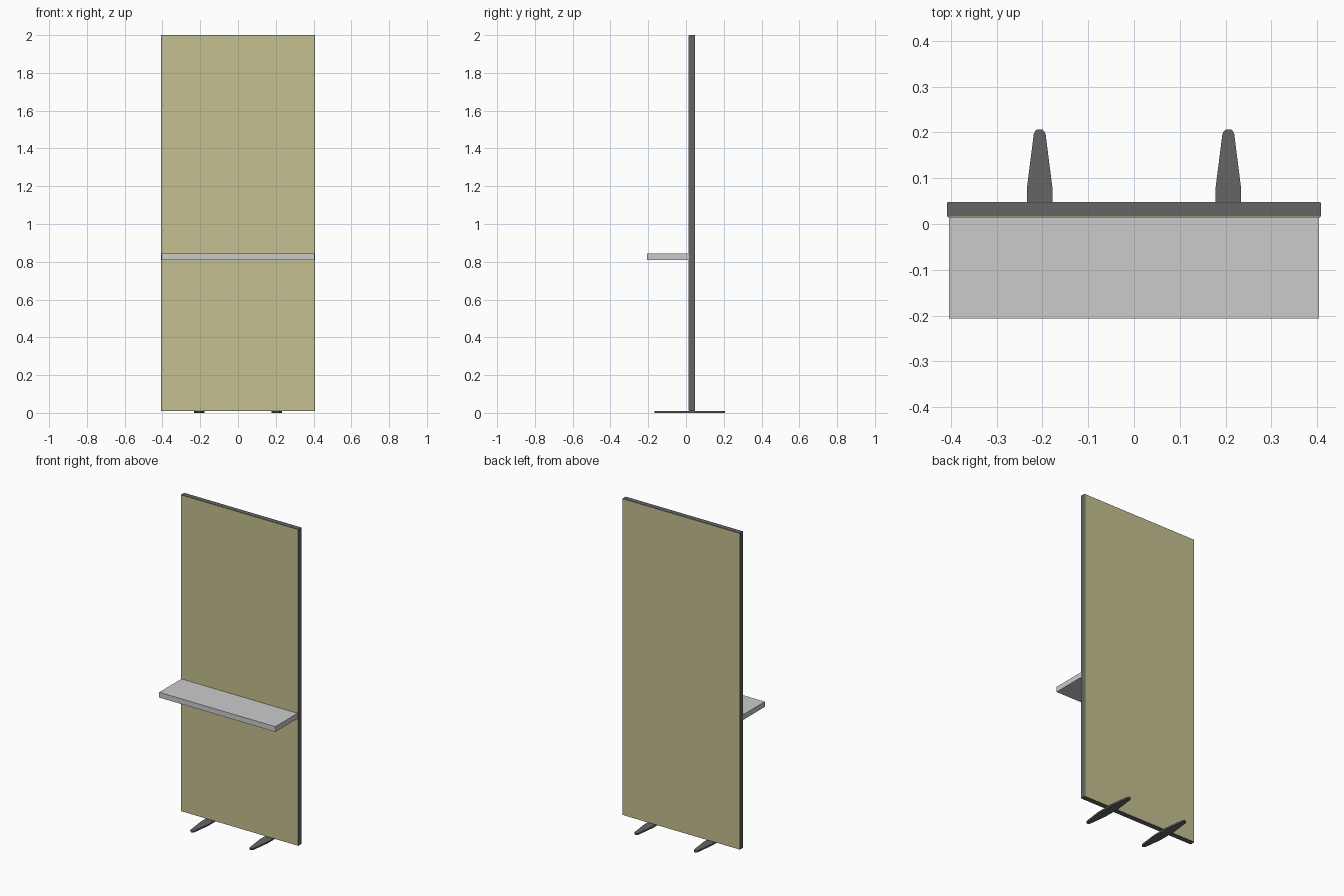
import bpy, bmesh, math

if "Cube" in bpy.data.objects:
    bpy.data.objects.remove(bpy.data.objects["Cube"])

def material(name, rgb):
    m = bpy.data.materials.new(name)
    m.diffuse_color = (*rgb, 1)
    m.use_nodes = True
    m.node_tree.nodes["Principled BSDF"].inputs["Base Color"].default_value = m.diffuse_color
    return m

olive = material("olive", (0.56, 0.53, 0.28))
dark = material("dark_grey", (0.13, 0.13, 0.13))

def finish(name, bm, mat=None):
    bmesh.ops.recalc_face_normals(bm, faces=bm.faces)
    me = bpy.data.meshes.new(name)
    bm.to_mesh(me)
    bm.free()
    ob = bpy.data.objects.new(name, me)
    bpy.context.collection.objects.link(ob)
    if mat:
        me.materials.append(mat)
    return ob

def box(name, lo, hi, mat=None):
    bm = bmesh.new()
    bmesh.ops.create_cube(bm, size=1)
    for v in bm.verts:
        v.co = [(a + b) / 2 + c * (b - a) for a, b, c in zip(lo, hi, v.co)]
    return finish(name, bm, mat)

def foot(name, x):
    # flat plate: straight middle, tapering to rounded tips at both ends
    yc, half = 0.0195, 0.1885
    side = [(0.028, 0.058), (0.013, half - 0.012)]
    tip = [(0.0115 * math.cos(math.radians(a)),
            half - 0.0105 + 0.0105 * math.sin(math.radians(a))) for a in (25, 60)]
    right = side + tip
    end = right + [(-px, py) for px, py in reversed(right)]
    outline = end + [(-px, -py) for px, py in end]
    bm = bmesh.new()
    face = bm.faces.new([bm.verts.new((x + px, yc + py, 0)) for px, py in outline])
    ext = bmesh.ops.extrude_face_region(bm, geom=[face])
    tops = [g for g in ext["geom"] if isinstance(g, bmesh.types.BMVert)]
    bmesh.ops.translate(bm, verts=tops, vec=(0, 0, 0.01))
    return finish(name, bm, dark)

# Upright board: dark frame with thin olive sheets on both faces
box("frame", (-0.408, 0.016, 0.01), (0.408, 0.047, 2.0), dark)
box("front_panel", (-0.406, 0.0145, 0.012), (0.406, 0.016, 1.998), olive)
box("back_panel", (-0.406, 0.047, 0.012), (0.406, 0.0485, 1.998), olive)

# Shelf on the front
box("shelf", (-0.404, -0.206, 0.81), (0.404, 0.0145, 0.843))

# Two floor feet
for label, x in (("left", -0.206), ("right", 0.206)):
    foot(label + "_foot", x)
